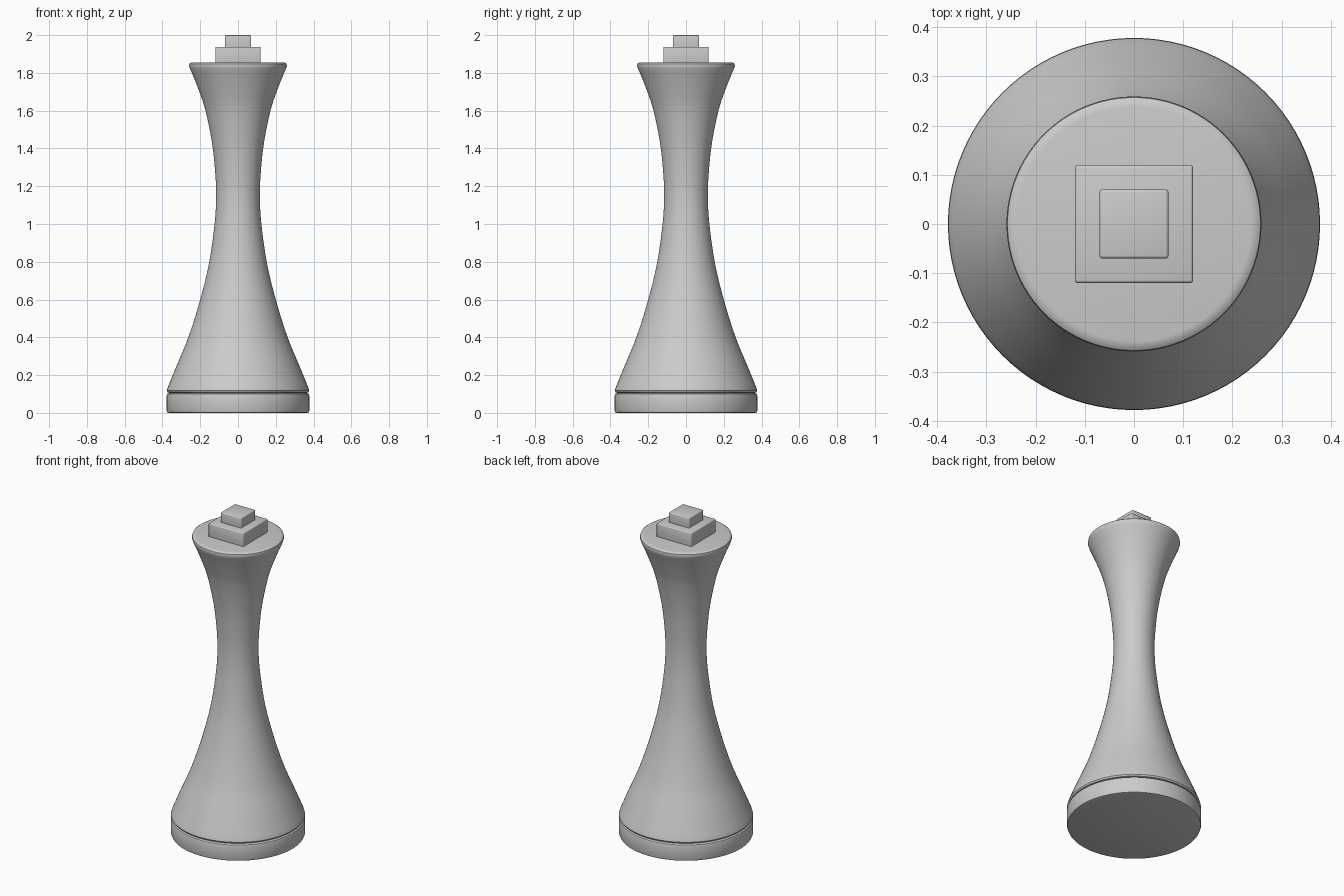
import bpy, bmesh, math

if "Cube" in bpy.data.objects:
    bpy.data.objects.remove(bpy.data.objects["Cube"])

grey = bpy.data.materials.new("light grey")
grey.diffuse_color = (0.6, 0.6, 0.6, 1)
grey.use_nodes = True
grey.node_tree.nodes["Principled BSDF"].inputs["Base Color"].default_value = grey.diffuse_color
SEGS = 96


def finish(name, bm, angle):
    bmesh.ops.recalc_face_normals(bm, faces=bm.faces)
    me = bpy.data.meshes.new(name)
    bm.to_mesh(me)
    bm.free()
    me.materials.append(grey)
    ob = bpy.data.objects.new(name, me)
    bpy.context.collection.objects.link(ob)
    bpy.ops.object.select_all(action='DESELECT')
    ob.select_set(True)
    bpy.context.view_layer.objects.active = ob
    bpy.ops.object.shade_smooth_by_angle(angle=math.radians(angle))
    return ob


def lathe(name, profile):
    """Revolve (radius, z) points around z and cap both ends."""
    bm = bmesh.new()
    rings = [[bm.verts.new((r * math.cos(2 * math.pi * i / SEGS),
                            r * math.sin(2 * math.pi * i / SEGS), z))
              for i in range(SEGS)] for r, z in profile]
    for a, b in zip(rings, rings[1:]):
        for i in range(SEGS):
            j = (i + 1) % SEGS
            bm.faces.new((a[i], a[j], b[j], b[i]))
    bm.faces.new(rings[0])
    bm.faces.new(rings[-1])
    return finish(name, bm, 40)


def smooth_curve(pts, steps=5):
    """Catmull-Rom curve through the points."""
    p = [pts[0]] + pts + [pts[-1]]
    out = []
    for k in range(1, len(p) - 2):
        for s in range(steps):
            t = s / steps
            out.append(tuple(
                0.5 * (2 * b + (c - a) * t + (2 * a - 5 * b + 4 * c - d) * t * t
                       + (3 * b - a - 3 * c + d) * t ** 3)
                for a, b, c, d in zip(*p[k - 1:k + 3])))
    return out + [pts[-1]]


def block(name, half, z0, z1):
    """Square block with softly rounded edges."""
    bm = bmesh.new()
    bmesh.ops.create_cube(bm, size=1)
    for v in bm.verts:
        v.co = (v.co.x * 2 * half, v.co.y * 2 * half, z0 + (v.co.z + 0.5) * (z1 - z0))
    bmesh.ops.bevel(bm, geom=bm.edges[:], offset=0.006, segments=3,
                    profile=0.5, affect='EDGES')
    return finish(name, bm, 40)


# Flat round foot
lathe("base_disc", [(0.366, 0), (0.375, 0.003), (0.378, 0.012), (0.378, 0.09),
                    (0.375, 0.1), (0.366, 0.105)])

# Waisted column with rounded rims
flare = smooth_curve([(0.372, 0.135), (0.325, 0.25), (0.263, 0.4), (0.2, 0.6),
                      (0.152, 0.8), (0.124, 1.0), (0.116, 1.13), (0.119, 1.25),
                      (0.136, 1.42), (0.172, 1.6), (0.212, 1.72), (0.255, 1.825)])
lathe("column", [(0.36, 0.105), (0.372, 0.109), (0.377, 0.118)] + flare
      + [(0.259, 1.838), (0.257, 1.848), (0.249, 1.854), (0.238, 1.856)])

# Stepped square finial
block("finial_lower", 0.12, 1.84, 1.938)
block("finial_upper", 0.07, 1.92, 2.0)
